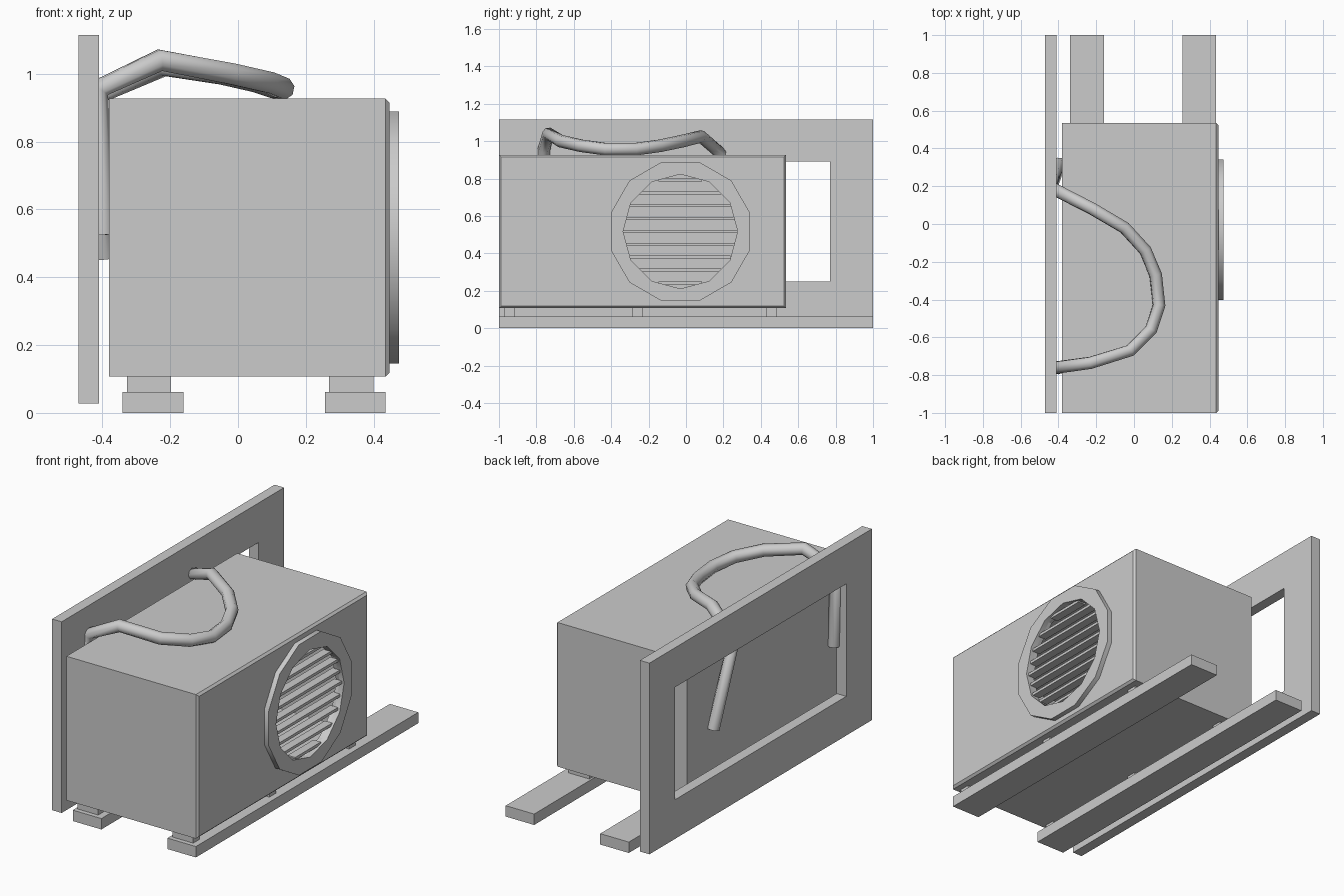
import bpy, bmesh, math
from mathutils import Matrix, Vector

if "Cube" in bpy.data.objects:
    bpy.data.objects.remove(bpy.data.objects["Cube"])


def finish(name, bm):
    bmesh.ops.recalc_face_normals(bm, faces=bm.faces[:])
    me = bpy.data.meshes.new(name)
    bm.to_mesh(me)
    bm.free()
    ob = bpy.data.objects.new(name, me)
    bpy.context.collection.objects.link(ob)
    return ob


def box(name, x, y, z, front_bevel=0):
    """Box from (min, max) ranges, with an optional bevel round the +x face."""
    bm = bmesh.new()
    bmesh.ops.create_cube(bm, size=1)
    for v in bm.verts:
        v.co = Vector((r[0] if c < 0 else r[1] for c, r in zip(v.co, (x, y, z))))
    if front_bevel:
        edges = [e for e in bm.edges if all(abs(v.co.x - x[1]) < 1e-4 for v in e.verts)]
        bmesh.ops.bevel(bm, geom=edges, offset=front_bevel, segments=1, affect='EDGES')
    return finish(name, bm)


def disc(name, radius, x, turn=0):
    """Twelve-sided cylinder along x, centred on the vent."""
    bm = bmesh.new()
    m = (Matrix.Translation(((x[0] + x[1]) / 2, CY, CZ))
         @ Matrix.Rotation(math.pi / 2, 4, 'Y') @ Matrix.Rotation(turn, 4, 'Z'))
    bmesh.ops.create_cone(bm, cap_ends=True, segments=12, radius1=radius,
                          radius2=radius, depth=x[1] - x[0], matrix=m)
    return finish(name, bm)


def cut(ob, cutter):
    cutter.hide_render = True
    mod = ob.modifiers.new("cut", 'BOOLEAN')
    mod.operation = 'DIFFERENCE'
    mod.solver = 'EXACT'
    mod.object = cutter
    bpy.context.view_layer.objects.active = ob
    bpy.ops.object.modifier_apply(modifier=mod.name)
    bpy.data.objects.remove(cutter)


CY, CZ, R = -0.03, 0.517, 0.306

# hollow housing with a round opening in its +x face
housing = box("housing", (-0.38, 0.447), (-1, 0.535), (0.107, 0.927), 0.012)
cut(housing, box("cavity", (-0.36, 0.425), (-0.98, 0.515), (0.127, 0.907)))
cut(housing, disc("opening", R, (0.38, 0.6)))

# vent ring
ring = disc("vent_ring", 0.385, (0.445, 0.475), math.radians(15))
cut(ring, disc("ring_hole", R, (0.3, 0.6)))

# vent slats
for i in range(-4, 5):
    dz = i * 0.0688
    half = math.sqrt(R * R - (abs(dz) + 0.008) ** 2)
    box("vent_slat", (0.415, 0.462), (CY - half, CY + half),
        (CZ + dz - 0.008, CZ + dz + 0.008))

# mounting frame behind the housing
frame = box("mounting_frame", (-0.47, -0.41), (-1, 1), (0.027, 1.115))
cut(frame, box("window", (-0.6, -0.3), (-0.77, 0.77), (0.25, 0.89)))

# rails and spacer pads
for rail_x, pad_x in (((-0.34, -0.16), (-0.328, -0.198)), ((0.256, 0.435), (0.268, 0.40))):
    box("rail", rail_x, (-1, 1), (0, 0.062))
    for y in (-0.945, -0.26, 0.457):
        box("spacer_pad", pad_x, (y - 0.029, y + 0.029), (0.062, 0.108))

# hose looping over the top
path = [(-0.397, -0.762, 0.525), (-0.412, -0.76, 0.955), (-0.23, -0.735, 1.04),
        (-0.02, -0.67, 1.0), (0.09, -0.56, 0.975), (0.133, -0.43, 0.957),
        (0.115, -0.27, 0.957), (0.06, -0.14, 0.975), (-0.05, -0.02, 1.0),
        (-0.22, 0.08, 1.025), (-0.435, 0.19, 0.93), (-0.395, 0.32, 0.46)]
curve = bpy.data.curves.new("hose", 'CURVE')
curve.dimensions = '3D'
curve.bevel_depth = 0.034
curve.bevel_resolution = 2
curve.use_fill_caps = True
spline = curve.splines.new('POLY')
spline.points.add(len(path) - 1)
for p, co in zip(spline.points, path):
    p.co = (*co, 1)
spline.use_smooth = True
hose = bpy.data.objects.new("hose", curve)
bpy.context.collection.objects.link(hose)

# smooth the round rim, keep its edges sharp
bpy.ops.object.select_all(action='DESELECT')
ring.select_set(True)
bpy.context.view_layer.objects.active = ring
bpy.ops.object.shade_smooth_by_angle(angle=math.radians(35))
